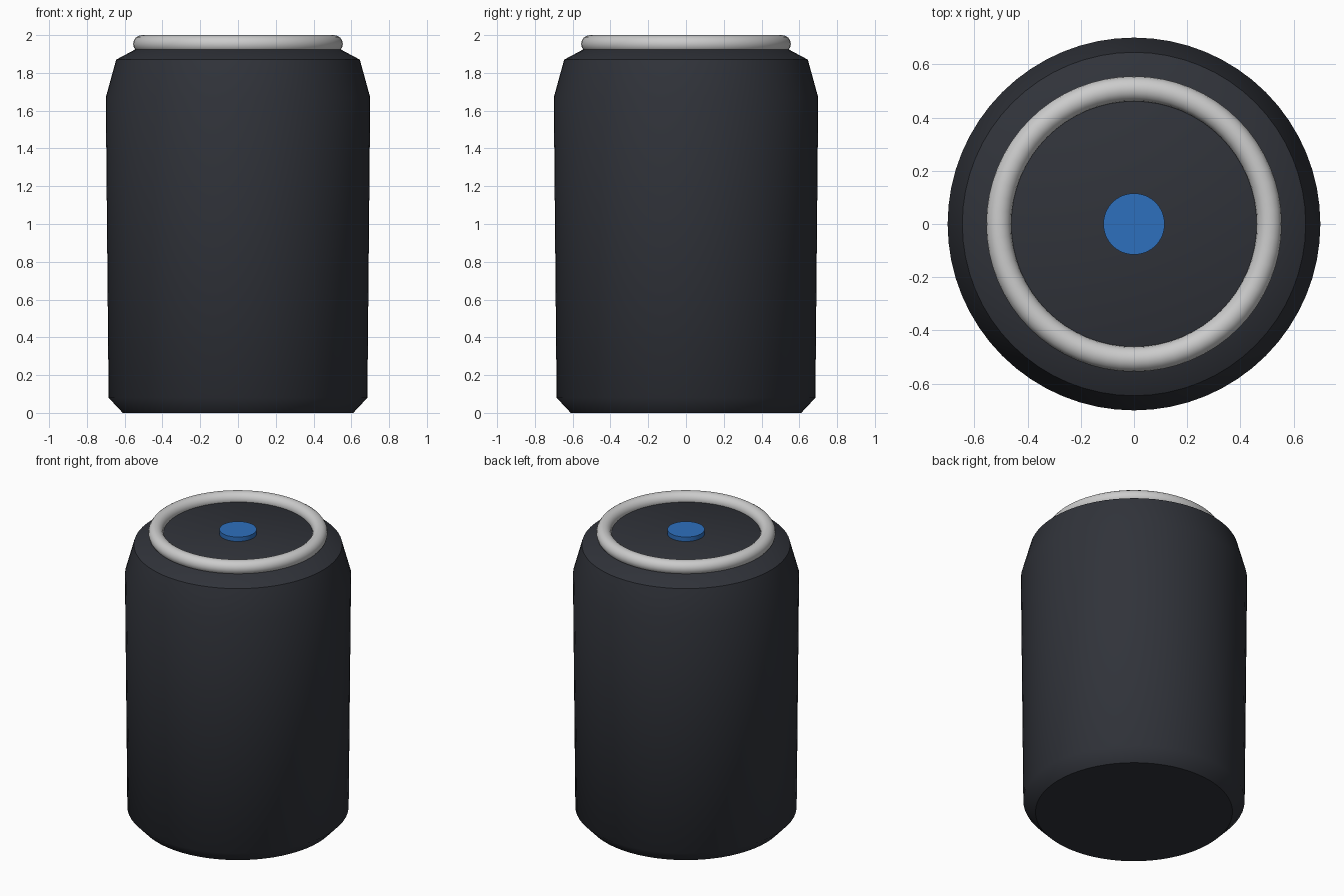
import bpy, bmesh, math

if "Cube" in bpy.data.objects:
    bpy.data.objects.remove(bpy.data.objects["Cube"])

SEGMENTS = 64


def material(name, rgb):
    mat = bpy.data.materials.new(name)
    mat.diffuse_color = (*rgb, 1)
    mat.use_nodes = True
    mat.node_tree.nodes["Principled BSDF"].inputs["Base Color"].default_value = mat.diffuse_color
    return mat


def finish(obj, name, angle, mat=None):
    obj.name = obj.data.name = name
    if mat:
        obj.data.materials.append(mat)
    bpy.ops.object.select_all(action='DESELECT')
    obj.select_set(True)
    bpy.context.view_layer.objects.active = obj
    bpy.ops.object.shade_smooth_by_angle(angle=math.radians(angle))


def lathe(name, profile, angle, mat):
    """Revolve (radius, height) points around z and cap both ends."""
    bm = bmesh.new()
    turns = [2 * math.pi * i / SEGMENTS for i in range(SEGMENTS)]
    rings = [[bm.verts.new((r * math.cos(a), r * math.sin(a), z)) for a in turns]
             for r, z in profile]
    for low, high in zip(rings, rings[1:]):
        for i in range(SEGMENTS):
            j = (i + 1) % SEGMENTS
            bm.faces.new((low[i], low[j], high[j], high[i]))
    bm.faces.new(rings[0][::-1])
    bm.faces.new(rings[-1])
    mesh = bpy.data.meshes.new(name)
    bm.to_mesh(mesh)
    bm.free()
    obj = bpy.data.objects.new(name, mesh)
    bpy.context.collection.objects.link(obj)
    finish(obj, name, angle, mat)


dark = material("dark_shell", (0.03, 0.033, 0.042))
blue = material("blue_button", (0.027, 0.16, 0.51))

# Body: chamfered foot, slightly flared wall, sloping shoulder, flat lid
lathe("body", [(0.61, 0), (0.685, 0.08), (0.70, 1.67),
               (0.645, 1.87), (0.505, 1.945)], 45, dark)

# Rim ring around the lid
bpy.ops.mesh.primitive_torus_add(major_segments=SEGMENTS, minor_segments=16,
                                 major_radius=0.508, minor_radius=0.047,
                                 location=(0, 0, 1.953))
finish(bpy.context.object, "rim_ring", 60)

# Button in the middle of the lid
lathe("button", [(0.115, 1.935), (0.115, 1.975)], 30, blue)
